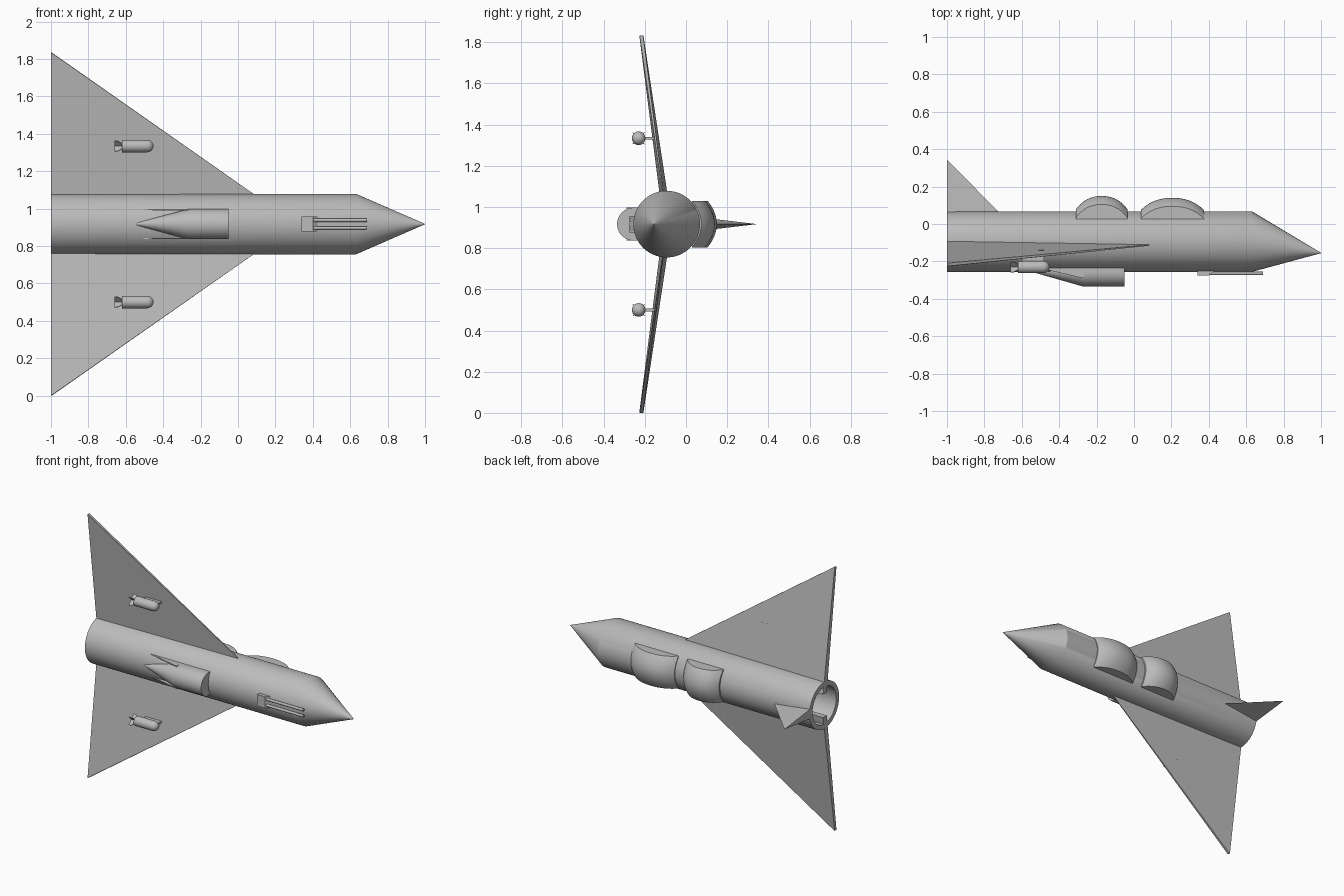
import bpy, bmesh, math
from mathutils import Vector

if "Cube" in bpy.data.objects:
    bpy.data.objects.remove(bpy.data.objects["Cube"])

CY, CZ, R = -0.094, 0.917, 0.162      # fuselage axis and radius
grey = bpy.data.materials.new("hull grey")
grey.diffuse_color = (0.5, 0.5, 0.5, 1)
grey.use_nodes = True
grey.node_tree.nodes["Principled BSDF"].inputs["Base Color"].default_value = grey.diffuse_color


def finish(name, bm):
    bmesh.ops.remove_doubles(bm, verts=bm.verts, dist=1e-6)
    bmesh.ops.recalc_face_normals(bm, faces=bm.faces)
    me = bpy.data.meshes.new(name)
    bm.to_mesh(me)
    bm.free()
    ob = bpy.data.objects.new(name, me)
    bpy.context.collection.objects.link(ob)
    me.materials.append(grey)
    bpy.ops.object.select_all(action='DESELECT')
    ob.select_set(True)
    bpy.context.view_layer.objects.active = ob
    bpy.ops.object.shade_smooth_by_angle(angle=math.radians(30))
    return ob


def loft(name, rings, cap_start=True, cap_end=True):
    """Skin a list of equal-length closed rings."""
    bm = bmesh.new()
    vs = [[bm.verts.new(p) for p in r] for r in rings]
    n = len(vs[0])
    for a, b in zip(vs, vs[1:]):
        for i in range(n):
            j = (i + 1) % n
            bm.faces.new((a[i], a[j], b[j], b[i]))
    if cap_start:
        bm.faces.new(vs[0])
    if cap_end:
        bm.faces.new(vs[-1])
    return finish(name, bm)


def ring(x, y, z, r, n=48):
    return [(x, y + r * math.cos(2 * math.pi * i / n), z + r * math.sin(2 * math.pi * i / n))
            for i in range(n)]


def hull(name, pts):
    bm = bmesh.new()
    for p in pts:
        bm.verts.new(p)
    bmesh.ops.convex_hull(bm, input=bm.verts)
    bmesh.ops.dissolve_limit(bm, angle_limit=0.01, verts=bm.verts, edges=bm.edges)
    return finish(name, bm)


def box(name, lo, hi):
    return hull(name, [(x, y, z) for x in (lo[0], hi[0]) for y in (lo[1], hi[1]) for z in (lo[2], hi[2])])


# Fuselage: open tail pipe, tube and drooped nose cone
loft("fuselage", [ring(0.55, CY, CZ, 0.13, 64), ring(-1, CY, CZ, 0.13, 64), ring(-1, CY, CZ, R, 64),
                  ring(0.63, CY, CZ, R, 64), ring(0.999, -0.155, CZ, 0.0015, 64)])

# Wings, pylons and bombs on each side
for s, side in ((1, "upper"), (-1, "lower")):
    hull(side + "_wing", [
        (0.20, -0.104, CZ + s * 0.08), (0.20, -0.100, CZ + s * 0.08),
        (-1, -0.120, CZ + s * 0.08), (-1, -0.080, CZ + s * 0.08),
        (-1, -0.227, CZ + s * 0.917), (-1, -0.207, CZ + s * 0.917),
        (-0.995, -0.225, CZ + s * 0.917), (-0.995, -0.209, CZ + s * 0.917)])
    bz, by, br = CZ + s * 0.417, -0.23, 0.033
    nose = [(-0.485 + br * math.sin(t), br * math.cos(t)) for t in
            [math.pi / 2 * k / 6 for k in range(6)]] + [(-0.452, 0.001)]
    loft(side + "_bomb", [ring(-0.62, by, bz, br, 24)] + [ring(x, by, bz, r, 24) for x, r in nose])
    box(side + "_pylon", (-0.60, -0.21, bz - 0.007), (-0.48, -0.14, bz + 0.007))
    # crossed tail vanes
    for k in range(4):
        a = math.pi / 4 + k * math.pi / 2
        d = Vector((0, math.cos(a), math.sin(a)))
        w = Vector((0, -math.sin(a), math.cos(a))) * 0.002
        o = Vector((0, by, bz))
        prof = [(-0.61, 0), (-0.66, 0), (-0.66, 0.04), (-0.645, 0.04), (-0.61, 0.015)]
        hull(f"{side}_bomb_vane_{k}", [o + Vector((x, 0, 0)) + d * h + w * q
                                       for x, h in prof for q in (-1, 1)])

# Tail fin: slim wedge ending in a point
hull("tail_fin", [(-1, 0.345, CZ), (-0.70, 0.04, CZ), (-1, 0.04, CZ + 0.036), (-1, 0.04, CZ - 0.036)])


# Air intake: rounded scoop with half-cone fairing and pointed side walls
def scoop(x, y, r, root):
    arc = [(x, y - r * math.sin(t), CZ + r * math.cos(t)) for t in
           [math.pi * k / 20 for k in range(21)]]
    return [(x, root, CZ + r)] + arc + [(x, root, CZ - r)]


loft("intake_scoop", [scoop(-0.05, -0.255, 0.08, -0.2), scoop(-0.27, -0.255, 0.08, -0.2),
                      scoop(-0.56, -0.25, 0.002, -0.2)])
for s, side in ((1, "upper"), (-1, "lower")):
    hull(side + "_intake_wall", [(x, y, CZ + s * z) for z in (0.08, 0.074)
                                 for x, y in ((-0.51, -0.235), (-0.27, -0.29), (-0.26, -0.2), (-0.5, -0.2))])

# Twin guns on their mount
hull("gun_mount", [(x, y, CZ + s * 0.04) for s in (-1, 1)
                   for x, y in ((0.34, -0.275), (0.40, -0.275), (0.45, -0.235), (0.34, -0.235))])
for s, side in ((1, "upper"), (-1, "lower")):
    loft(side + "_gun_barrel", [ring(x, -0.264, CZ + s * 0.021, 0.009, 16) for x in (0.36, 0.69)])


# Canopies: an arc along the fuselage swept over an arc across it
def canopy(name, cx, half, peak, sag, n=24, m=12):
    rings = []
    for j in range(m + 1):
        v = 2 * j / m - 1
        row = []
        for i in range(n + 1):
            u = 2 * i / n - 1
            drop = sag * (0.7 * u ** 2 + 0.3 * u ** 4)
            row.append((cx + half * u, peak - drop - 0.045 * v * v, CZ + 0.113 * v))
        base = 0.028 - 0.0 * v
        rings.append(row + [(cx + half, base, CZ + 0.113 * v), (cx - half, base, CZ + 0.113 * v)])
    return loft(name, rings)


canopy("rear_canopy", -0.173, 0.137, 0.15, 0.07)
canopy("front_canopy", 0.205, 0.168, 0.14, 0.065)
